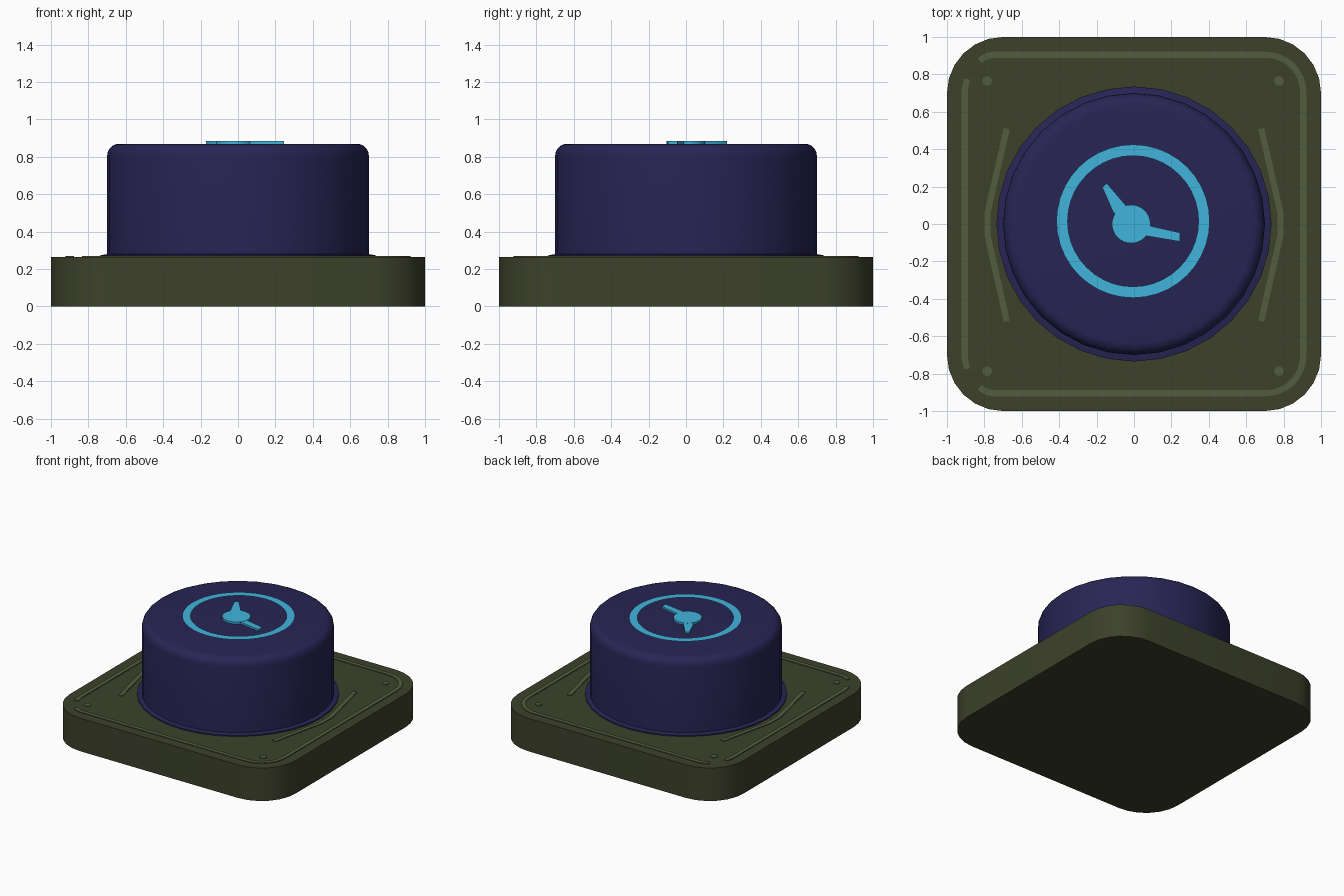
import bpy, bmesh, math
from mathutils import Vector

if "Cube" in bpy.data.objects:
    bpy.data.objects.remove(bpy.data.objects["Cube"])


def material(name, rgb):
    m = bpy.data.materials.new(name)
    m.diffuse_color = (*rgb, 1)
    m.use_nodes = True
    m.node_tree.nodes["Principled BSDF"].inputs["Base Color"].default_value = m.diffuse_color
    return m


OLIVE = material("olive", (0.045, 0.053, 0.023))
TRIM = material("light_olive", (0.085, 0.107, 0.048))
NAVY = material("navy", (0.021, 0.018, 0.09))
CYAN = material("cyan", (0.053, 0.456, 0.716))


def finish(name, bm, mat, angle=40, recalc=True):
    if recalc:
        bmesh.ops.recalc_face_normals(bm, faces=bm.faces)
    me = bpy.data.meshes.new(name)
    bm.to_mesh(me)
    bm.free()
    ob = bpy.data.objects.new(name, me)
    bpy.context.collection.objects.link(ob)
    me.materials.append(mat)
    bpy.ops.object.select_all(action='DESELECT')
    ob.select_set(True)
    bpy.context.view_layer.objects.active = ob
    bpy.ops.object.shade_smooth_by_angle(angle=math.radians(angle))
    return ob


def arc(cx, cy, r, a0, a1, n):
    return [(cx + r * math.cos(math.radians(a0 + (a1 - a0) * i / n)),
             cy + r * math.sin(math.radians(a0 + (a1 - a0) * i / n))) for i in range(n + 1)]


def loft(bm, rings):
    # closed rings joined with quads, capped at both ends
    vs = [[bm.verts.new(p) for p in ring] for ring in rings]
    n = len(vs[0])
    for a, b in zip(vs, vs[1:]):
        for i in range(n):
            bm.faces.new((a[i], a[(i + 1) % n], b[(i + 1) % n], b[i]))
    bm.faces.new(vs[0][::-1])
    bm.faces.new(vs[-1])


def prism(bm, outline, z0, z1):
    loft(bm, [[(x, y, z) for x, y in outline] for z in (z0, z1)])


def ribbon(bm, path, width, z0, z1):
    # flat strip following a path, with mitred joints
    pts = [Vector(p) for p in path]
    left, right = [], []
    for i, p in enumerate(pts):
        a = (p - pts[i - 1]).normalized() if i else None
        b = (pts[i + 1] - p).normalized() if i < len(pts) - 1 else None
        a, b = a or b, b or a
        t = (a + b).normalized()
        off = Vector((-t.y, t.x)) * (width / 2 / max(t.dot(a), 0.5))
        left.append(p + off)
        right.append(p - off)
    rows = [[bm.verts.new((l.x, l.y, z0)), bm.verts.new((r.x, r.y, z0)),
             bm.verts.new((r.x, r.y, z1)), bm.verts.new((l.x, l.y, z1))]
            for l, r in zip(left, right)]
    for a, b in zip(rows, rows[1:]):
        for i in range(4):
            j = (i + 1) % 4
            bm.faces.new((a[i], a[j], b[j], b[i]))
    bm.faces.new(rows[0])
    bm.faces.new(rows[-1][::-1])


# Base plate: rounded square in two bands
outline = []
for k, (sx, sy) in enumerate(((1, 1), (-1, 1), (-1, -1), (1, -1))):
    outline += arc(0.7 * sx, 0.7 * sy, 0.3, 90 * k, 90 * k + 90, 6)
bm = bmesh.new()
loft(bm, [[(x, y, z) for x, y in outline] for z in (0, 0.12, 0.265)])
finish("base_plate", bm, OLIVE)

# Round housing with a thin foot flange and a rounded top edge
profile = [(0.735, 0.26), (0.735, 0.274), (0.70, 0.28), (0.70, 0.805)]
profile += arc(0.635, 0.805, 0.065, 0, 90, 5)[1:]
bm = bmesh.new()
loft(bm, [[(x, y, z) for x, y in arc(0, 0, r, 0, 360, 32)[:-1]] for r, z in profile])
finish("round_housing", bm, NAVY)

# Flat dial ring
bm = bmesh.new()
outer, inner = ([bm.verts.new((x, y, 0.884)) for x, y in arc(-0.005, 0.015, r, 0, 360, 40)[:-1]]
                for r in (0.41, 0.35))
for i in range(40):
    j = (i + 1) % 40
    bm.faces.new((outer[i], outer[j], inner[j], inner[i]))
finish("dial_ring", bm, CYAN, recalc=False)

# Dial hub and two hands
bm = bmesh.new()
prism(bm, arc(-0.015, 0, 0.103, 0, 360, 32)[:-1], 0.865, 0.886)
finish("dial_hub", bm, CYAN)
hands = {
    "short_hand": [(-0.17, 0.197), (-0.11, 0.06), (-0.03, 0.02), (-0.04, 0.095), (-0.145, 0.218)],
    "long_hand": [(0.246, -0.094), (0.246, -0.046), (0.075, -0.008), (0.0, 0.0), (0.055, -0.062)],
}
for name, pts in hands.items():
    bm = bmesh.new()
    prism(bm, pts, 0.865, 0.884)
    finish(name, bm, CYAN)

# Raised border around the base, open at the left corners
Z0, Z1 = 0.26, 0.271
E, R = 0.905, 0.2
border = ([(-0.825, -0.873), (-0.795, -0.895), (-0.76, -E)]
          + arc(E - R, R - E, R, -90, 0, 8) + arc(E - R, E - R, R, 0, 90, 8)
          + [(-0.76, E), (-0.795, 0.895), (-0.825, 0.873)])
left_border = [(-0.893, -0.775), (-E, -0.72), (-E, 0.72), (-0.893, 0.775)]
for name, path in (("border_strip", border), ("left_border_strip", left_border)):
    bm = bmesh.new()
    ribbon(bm, path, 0.033, Z0, Z1)
    finish(name, bm, TRIM)

# Bent side strips and corner studs
for side, s in (("left", -1), ("right", 1)):
    bm = bmesh.new()
    ribbon(bm, [(0.68 * s, 0.51), (0.783 * s, 0.06), (0.783 * s, -0.06), (0.68 * s, -0.52)],
           0.033, Z0, Z1)
    finish(side + "_bent_strip", bm, TRIM)
    for end, y in (("back", 0.765), ("front", -0.787)):
        bm = bmesh.new()
        prism(bm, arc(0.78 * s - 0.005, y, 0.026, 0, 360, 12)[:-1], Z0, Z1)
        finish(f"{end}_{side}_stud", bm, TRIM)
